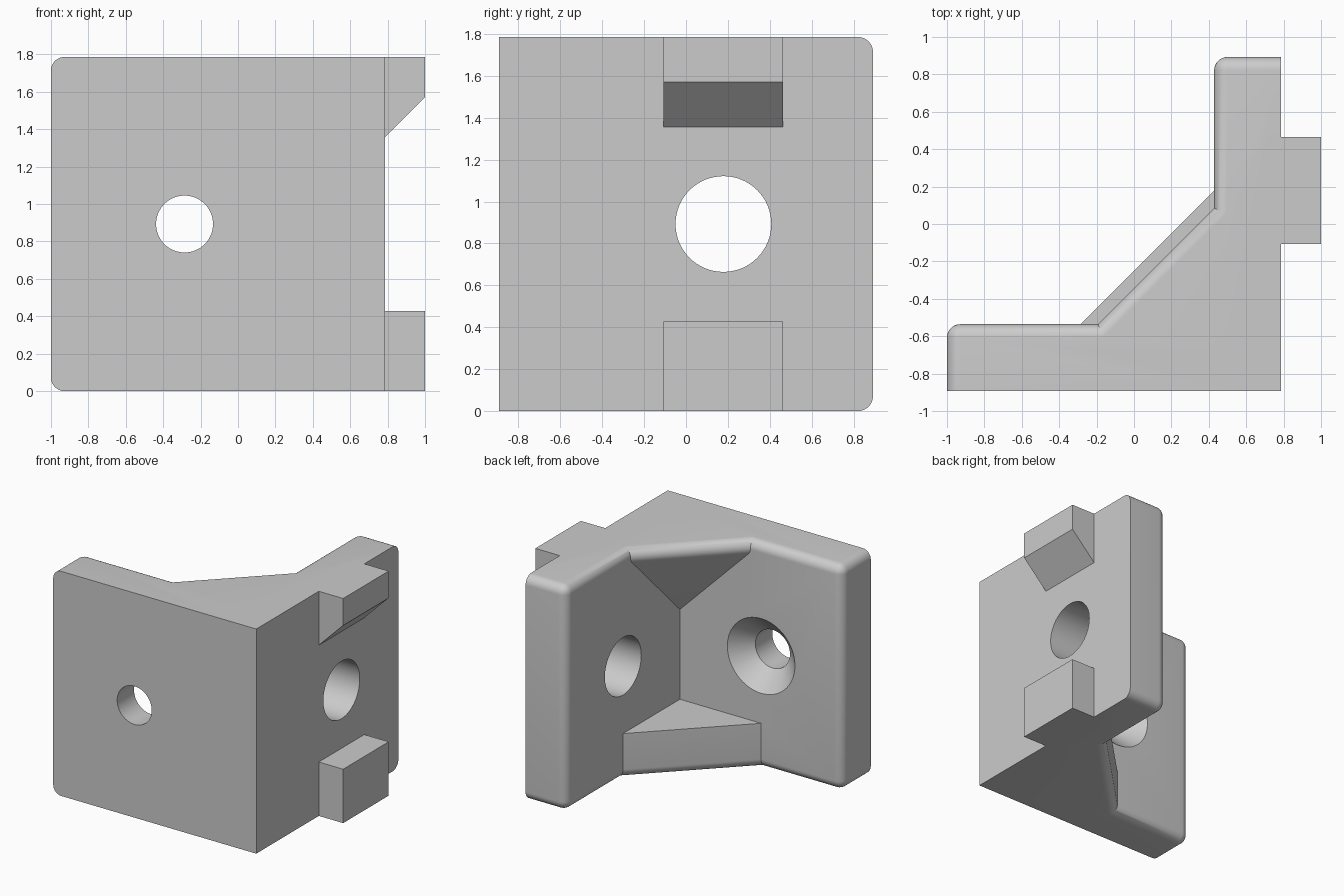
import bpy, bmesh
from math import pi, cos, sin, tan, atan, sqrt, radians
from mathutils import Matrix

U = 1 / 14          # grid module; all sizes below are in modules
R = 1.0             # fillet radius
H = 25.0            # bracket height
MID = H / 2
Y0 = -12.5          # front face

if "Cube" in bpy.data.objects:
    bpy.data.objects.remove(bpy.data.objects["Cube"], do_unlink=True)

grey = bpy.data.materials.new("light grey")
grey.use_nodes = True
colour = (0.6, 0.6, 0.6, 1)
grey.diffuse_color = colour
grey.node_tree.nodes["Principled BSDF"].inputs["Base Color"].default_value = colour


def finish(name, bm):
    bmesh.ops.scale(bm, vec=(U, U, U), verts=bm.verts)
    bmesh.ops.recalc_face_normals(bm, faces=bm.faces)
    mesh = bpy.data.meshes.new(name)
    bm.to_mesh(mesh)
    bm.free()
    mesh.materials.append(grey)
    ob = bpy.data.objects.new(name, mesh)
    bpy.context.collection.objects.link(ob)
    return ob


def loft(name, ring_a, ring_b):
    """Solid between two matching end outlines."""
    bm = bmesh.new()
    a = [bm.verts.new(p) for p in ring_a]
    b = [bm.verts.new(p) for p in ring_b]
    bm.faces.new(a)
    bm.faces.new(b)
    n = len(a)
    for i in range(n):
        j = (i + 1) % n
        bm.faces.new((a[i], a[j], b[j], b[i]))
    return finish(name, bm)


def plate(name, lo, hi, end, inner):
    """Box whose free end and inner face have rounded rims.
    end and inner are (axis, value) pairs naming those two faces."""
    bm = bmesh.new()
    bmesh.ops.create_cube(bm, size=1)
    for v in bm.verts:
        v.co = [h if c > 0 else l for c, l, h in zip(v.co, lo, hi)]

    def on(edge, face):
        return all(abs(v.co[face[0]] - face[1]) < 1e-4 for v in edge.verts)

    outer = ((1, Y0), (0, 11))
    rim = [e for e in bm.edges if (on(e, end) or on(e, inner))
           and not any(on(e, f) for f in outer)]
    bmesh.ops.bevel(bm, geom=rim, offset=R, segments=8, profile=0.5, affect='EDGES')
    return finish(name, bm)


def gusset(name, profile):
    """Diagonal web; profile is (distance behind the diagonal face, z)."""
    s = sqrt(2)
    return loft(name, [(-6 + d * s, -9.5, z) for d, z in profile],
                [(8, 4.5 - d * s, z) for d, z in profile])


def arc(cx, cz, start, stop, steps=8):
    angles = [start + (stop - start) * i / steps for i in range(steps + 1)]
    return [(cx + R * cos(t), cz + R * sin(t)) for t in angles]


def tab(name, outline):
    return loft(name, [(x, -1.5, z) for x, z in outline],
                [(x, 6.5, z) for x, z in outline])


def cutter(name, r1, r2, depth, rot, centre):
    bm = bmesh.new()
    bmesh.ops.create_cone(bm, cap_ends=True, segments=64, radius1=r1, radius2=r2,
                          depth=depth, matrix=Matrix.Translation(centre) @ rot)
    ob = finish(name, bm)
    ob.hide_render = True
    return ob


def combine(target, other, operation):
    mod = target.modifiers.new("join", 'BOOLEAN')
    mod.operation = operation
    mod.solver = 'EXACT'
    mod.object = other
    bpy.context.view_layer.objects.active = target
    bpy.ops.object.modifier_apply(modifier=mod.name)
    bpy.data.objects.remove(other, do_unlink=True)


# Two plates meeting at a right angle
bracket = plate("corner_bracket", (-14, Y0, 0), (11, -7.5, H), (0, -14), (1, -7.5))
side = plate("side_plate", (6, Y0, 0), (11, 12.5, H), (1, 12.5), (0, 6))

# Lower web: flat-topped, rounded bottom edge
back = 12 / sqrt(2)
lower = gusset("lower_gusset", [(0, 5)] + arc(R, R, pi, 1.5 * pi) + [(back, 0), (back, 5)])

# Upper web: underside slopes to the inner corner, acute rounded top edge
slope = atan(sqrt(2))
upper = gusset("upper_gusset",
               arc(R / tan(slope / 2), H - R, pi / 2, 1.5 * pi - slope, 12)
               + [(back, H - 12), (back, H)])

# Locating tabs on the outer side
top_tab = tab("top_tab", [(10, 18), (14, 22), (14, H), (10, H)])
bottom_tab = tab("bottom_tab", [(10, 0), (14, 0), (14, 6), (10, 6)])

for part in (side, lower, upper, top_tab, bottom_tab):
    combine(bracket, part, 'UNION')

# Bolt holes: plain through the side, countersunk through the front
along_x = Matrix.Rotation(radians(90), 4, 'Y')
along_y = Matrix.Rotation(radians(-90), 4, 'X')
small, large, extra = 2.13, 4.16, 0.5
sink = large - small + extra
holes = (
    cutter("side_hole", 3.2, 3.2, 9, along_x, (8.5, 2.5, MID)),
    cutter("front_hole", small, small, 9, along_y, (-4, -10, MID)),
    cutter("countersink", small, large + extra, sink, along_y,
           (-4, -7.5 + extra - sink / 2, MID)),
)
for hole in holes:
    combine(bracket, hole, 'DIFFERENCE')

# Tidy flat faces, then smooth the fillets and bores
bm = bmesh.new()
bm.from_mesh(bracket.data)
bmesh.ops.remove_doubles(bm, verts=bm.verts, dist=1e-5)
bmesh.ops.dissolve_limit(bm, angle_limit=radians(0.5), verts=bm.verts, edges=bm.edges)
bm.to_mesh(bracket.data)
bm.free()
bpy.ops.object.select_all(action='DESELECT')
bracket.select_set(True)
bpy.context.view_layer.objects.active = bracket
bpy.ops.object.shade_smooth_by_angle(angle=radians(30))
